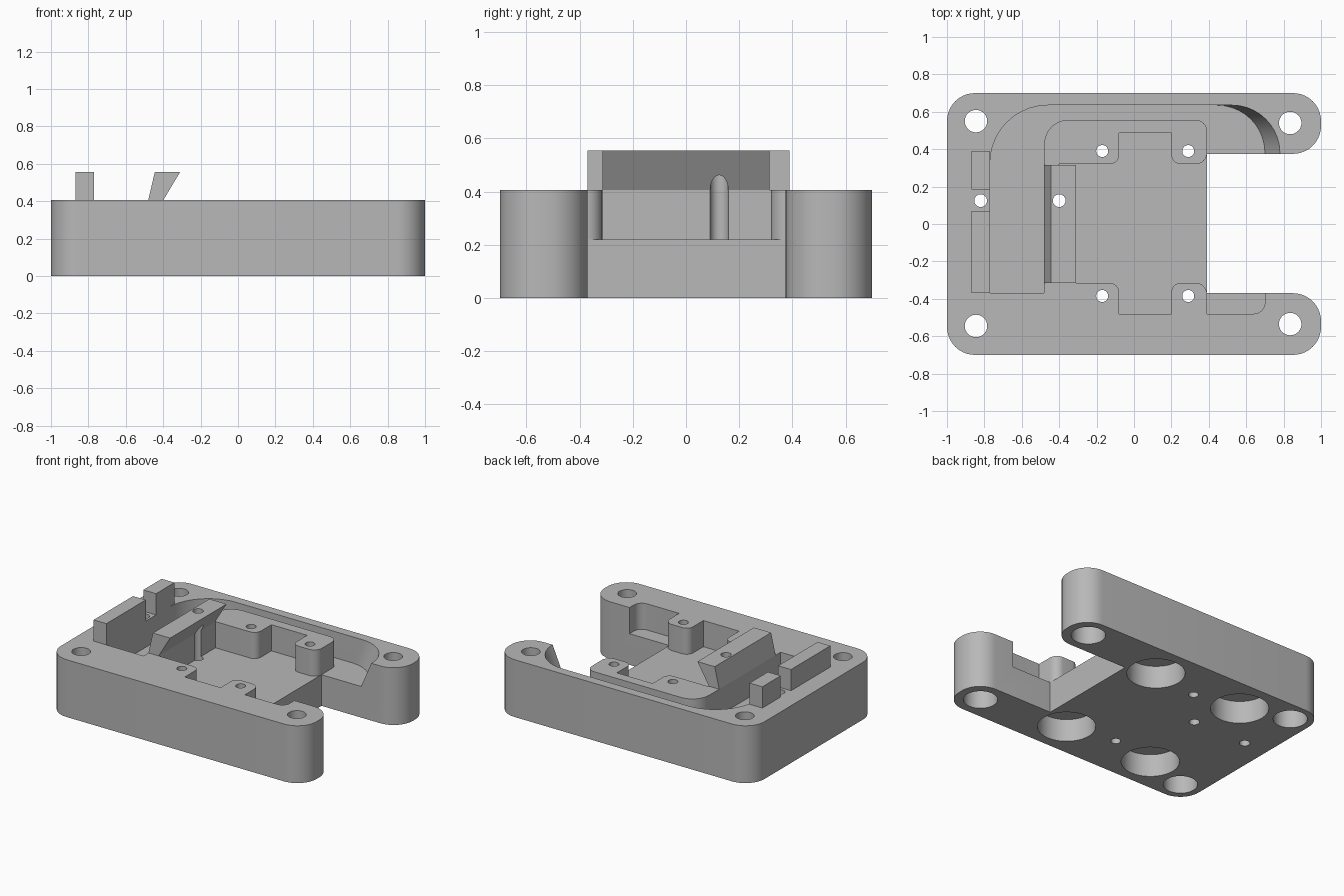
import bpy, bmesh
from math import cos, sin, pi
from mathutils import Vector

cube = bpy.data.objects.get("Cube")
if cube:
    bpy.data.objects.remove(cube, do_unlink=True)

TOP, FLOOR, TALL = 0.405, 0.22, 0.555

grey = bpy.data.materials.new("plain grey")
grey.use_nodes = True
grey.diffuse_color = (0.48, 0.48, 0.48, 1)
grey.node_tree.nodes["Principled BSDF"].inputs["Base Color"].default_value = grey.diffuse_color


def rounded(corners, steps=10):
    """Outline from (x, y, radius) right-angled corners."""
    out = []
    for i, (x, y, r) in enumerate(corners):
        p = Vector((x, y))
        if r == 0:
            out.append(p)
            continue
        a = (Vector(corners[i - 1][:2]) - p).normalized()
        b = (Vector(corners[(i + 1) % len(corners)][:2]) - p).normalized()
        centre = p + (a + b) * r
        for k in range(steps + 1):
            t = k / steps * pi / 2
            out.append(centre - b * r * cos(t) - a * r * sin(t))
    return out


def make_object(name, bm):
    bmesh.ops.recalc_face_normals(bm, faces=bm.faces)
    mesh = bpy.data.meshes.new(name)
    bm.to_mesh(mesh)
    bm.free()
    mesh.materials.append(grey)
    ob = bpy.data.objects.new(name, mesh)
    bpy.context.collection.objects.link(ob)
    return ob


def loft(bm, lower, upper):
    """Closed solid between two matching loops of 3D points."""
    low = [bm.verts.new(p) for p in lower]
    up = [bm.verts.new(p) for p in upper]
    bm.faces.new(low[::-1])
    bm.faces.new(up)
    for i in range(len(low)):
        bm.faces.new((low[i - 1], low[i], up[i], up[i - 1]))


def prism(name, lower, z0, z1, upper=None):
    bm = bmesh.new()
    loft(bm, [(p[0], p[1], z0) for p in lower], [(p[0], p[1], z1) for p in upper or lower])
    return make_object(name, bm)


def cylinders(name, specs):
    """Several upright cylinders in one mesh: (x, y, radius, z0, z1)."""
    bm = bmesh.new()
    for x, y, r, z0, z1 in specs:
        ring = [(x + r * cos(2 * pi * k / 40), y + r * sin(2 * pi * k / 40)) for k in range(40)]
        loft(bm, [(*p, z0) for p in ring], [(*p, z1) for p in ring])
    return make_object(name, bm)


def cut(ob, cutters):
    for c in cutters:
        m = ob.modifiers.new("cut", 'BOOLEAN')
        m.operation, m.solver, m.object = 'DIFFERENCE', 'EXACT', c
    dg = bpy.context.evaluated_depsgraph_get()
    mesh = bpy.data.meshes.new_from_object(ob.evaluated_get(dg))
    ob.modifiers.clear()
    ob.data = mesh


# Body with two arms either side of an open notch
body = prism("body", rounded([
    (-1, -0.7, 0.15), (1, -0.7, 0.15), (1, -0.37, 0.15), (0.39, -0.37, 0), (0.39, 0.375, 0),
    (1, 0.375, 0.15), (1, 0.7, 0.15), (-1, 0.7, 0.15)]), 0, TOP)


# Cable channel, notched pocket and arm recesses; the channel ends in a ramp
def recess(end):
    return rounded([
        (-0.77, -0.37, 0), (-0.77, 0.635, 0.31), (end, 0.635, 0.255), (end, 0.3, 0),
        (0.6, 0.3, 0), (0.6, -0.3, 0), (0.7, -0.3, 0), (0.7, -0.48, 0.06),
        (0.39, -0.48, 0), (0.39, -0.315, 0.06), (0.2, -0.315, 0.05), (0.2, -0.48, 0),
        (-0.08, -0.48, 0), (-0.08, -0.315, 0.05), (-0.4, -0.315, 0), (-0.4, 0.32, 0),
        (-0.08, 0.32, 0.05), (-0.08, 0.487, 0), (0.2, 0.487, 0), (0.2, 0.32, 0.05),
        (0.39, 0.32, 0.06), (0.39, 0.557, 0.06), (-0.48, 0.557, 0.13), (-0.48, -0.37, 0)])


pocket_cutter = prism("pocket_cutter", recess(0.7), FLOOR, 2 * TOP - FLOOR, recess(0.86))

# Screw holes, with wide bores from below
corners = [(-0.845, 0.55), (-0.845, -0.545), (0.835, 0.54), (0.835, -0.535)]
small = [(x, y) for x in (-0.17, 0.29) for y in (-0.385, 0.39)]
middle = [(-0.82, 0.125), (-0.4, 0.125)]
drill_cutter = cylinders("drill_cutter",
    [(x, y, 0.06, -0.1, 0.7) for x, y in corners]
    + [(x, y, 0.032, -0.1, 0.7) for x, y in small]
    + [(x, y, 0.034, -0.1, 0.7) for x, y in middle])
bore_cutter = cylinders("bore_cutter",
    [(x, y, 0.11, -0.1, 0.25) for x, y in corners]
    + [(x, y, 0.187, -0.1, 0.16) for x in (-0.51, 0.19) for y in (-0.445, 0.445)])
cutters = [pocket_cutter, drill_cutter, bore_cutter]
cut(body, cutters)

# Leaning clamp wall above the pocket edge
bm = bmesh.new()
side = [(-0.48, TOP), (-0.4, TOP), (-0.31, TALL), (-0.445, TALL)]
loft(bm, [(x, -0.315, z) for x, z in side], [(x, 0.315, z) for x, z in side])
clamp_wall = make_object("clamp_wall", bm)
cut(clamp_wall, [drill_cutter])

# Upright stops along the end of the channel
stops = []
for name, y0, y1 in (("long_stop", -0.37, 0.07), ("short_stop", 0.185, 0.39)):
    stops.append(prism(name, [(-0.87, y0), (-0.77, y0), (-0.77, y1), (-0.87, y1)], TOP, TALL))

for c in cutters:
    bpy.data.objects.remove(c, do_unlink=True)

# Smooth curved walls, keep edges sharp
bpy.ops.object.select_all(action='DESELECT')
for ob in [body, clamp_wall] + stops:
    ob.select_set(True)
bpy.context.view_layer.objects.active = body
bpy.ops.object.shade_smooth_by_angle(angle=0.5)
